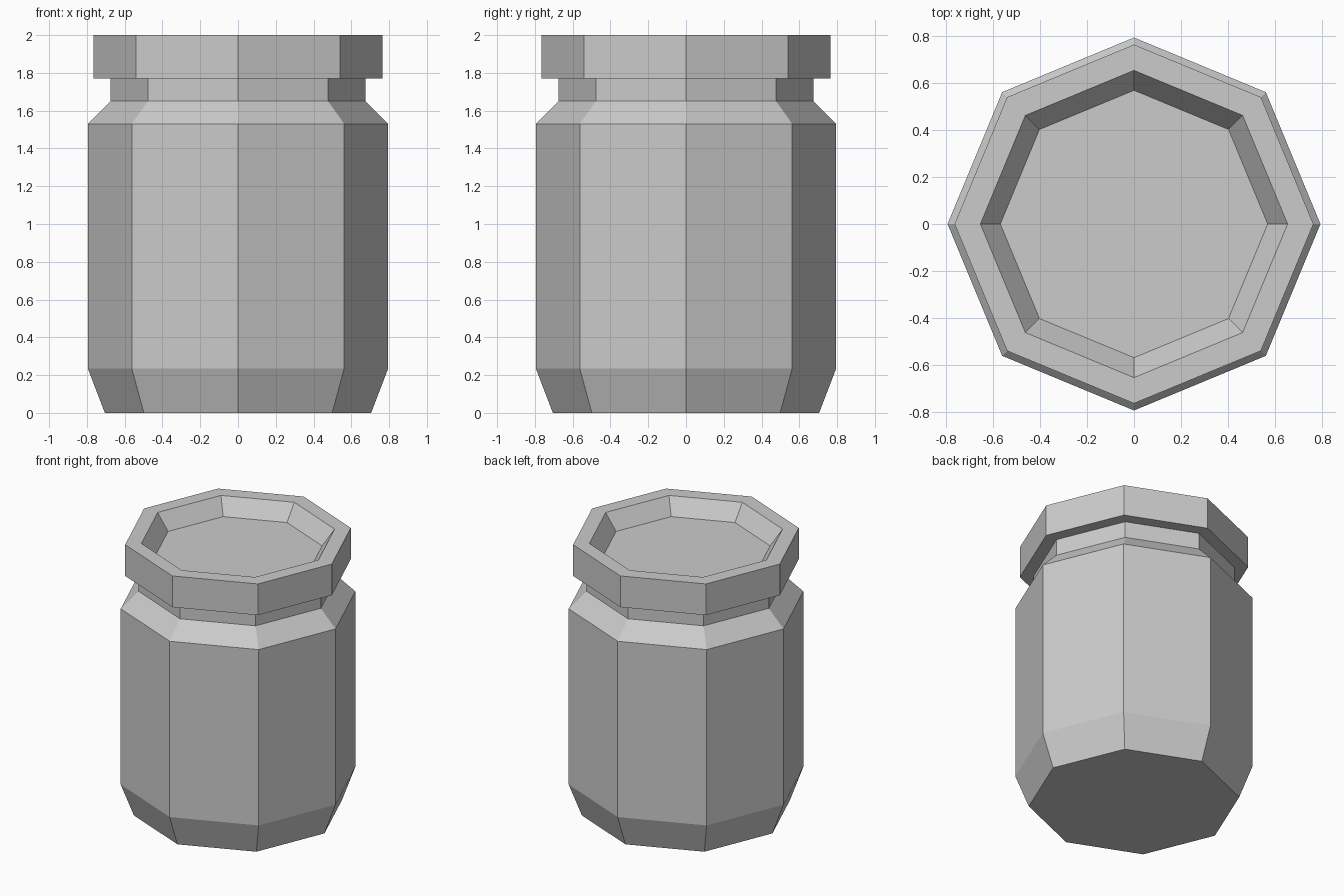
import bpy, bmesh
from math import cos, sin, pi

if "Cube" in bpy.data.objects:
    bpy.data.objects.remove(bpy.data.objects["Cube"])

SIDES = 8


def lathe(name, profile, cap_start=False, cap_end=False):
    """Revolve (radius, z) points into a flat-faced octagonal part."""
    bm = bmesh.new()
    rings = [[bm.verts.new((r * cos(2 * pi * i / SIDES), r * sin(2 * pi * i / SIDES), z))
              for i in range(SIDES)] for r, z in profile]
    for low, high in zip(rings, rings[1:]):
        for i in range(SIDES):
            j = (i + 1) % SIDES
            bm.faces.new((low[i], low[j], high[j], high[i]))
    if cap_start:
        bm.faces.new(rings[0][::-1])
    if cap_end:
        bm.faces.new(rings[-1])
    mesh = bpy.data.meshes.new(name)
    bm.to_mesh(mesh)
    bm.free()
    obj = bpy.data.objects.new(name, mesh)
    bpy.context.collection.objects.link(obj)
    return obj


# Jar: tapered foot, straight wall, sloped shoulder, neck
lathe("jar_body", [(0.705, 0), (0.795, 0.235), (0.795, 1.53),
                   (0.675, 1.65), (0.675, 1.77)], cap_start=True)

# Lid: overhanging underside, band, rim and recessed top panel
lathe("lid", [(0.675, 1.77), (0.765, 1.77), (0.765, 2.0),
              (0.655, 2.0), (0.57, 1.883)], cap_end=True)
